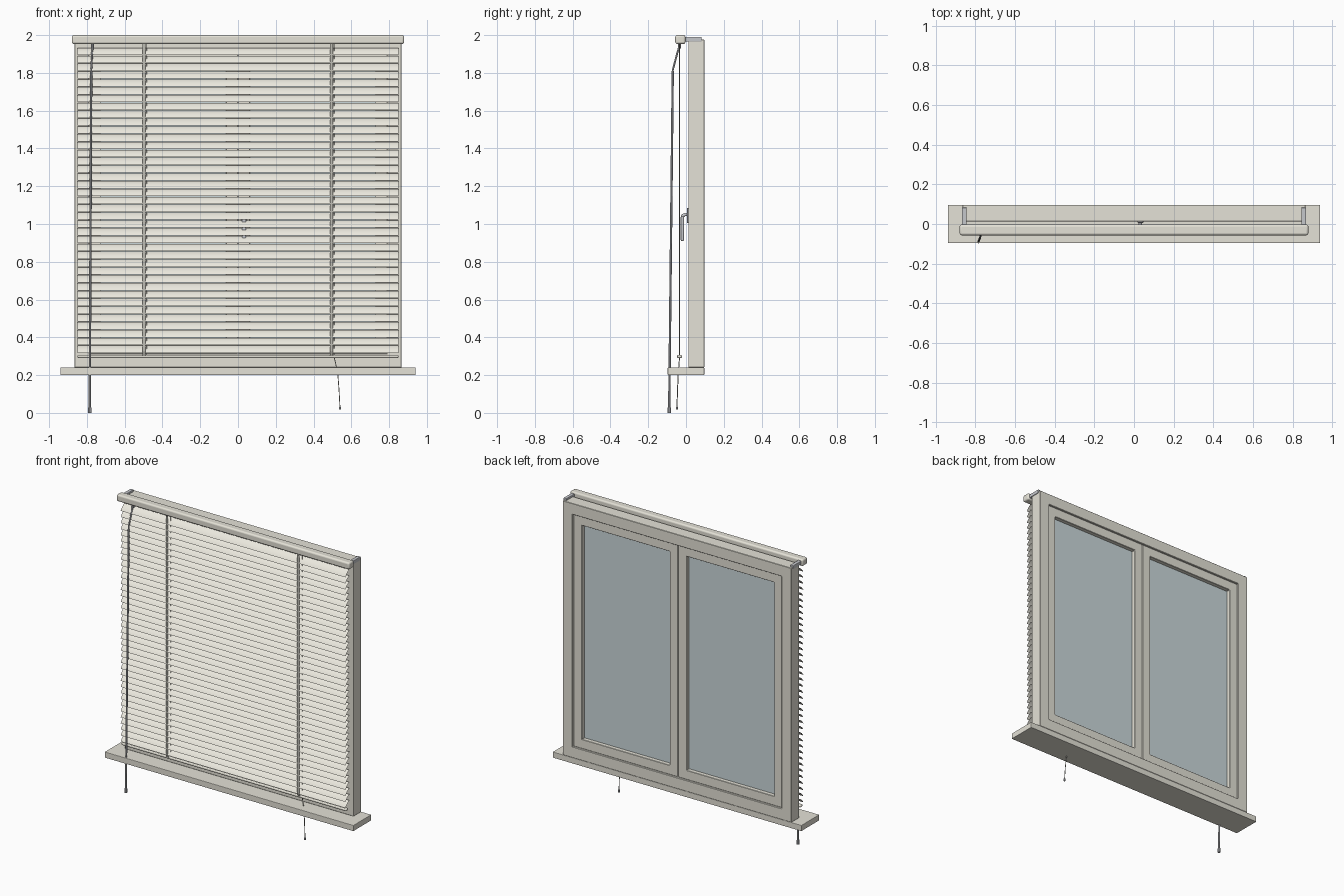
import bpy, bmesh, math
from mathutils import Vector

if "Cube" in bpy.data.objects:
    bpy.data.objects.remove(bpy.data.objects["Cube"])


def material(name, color):
    m = bpy.data.materials.new(name)
    m.diffuse_color = (*color, 1)
    m.use_nodes = True
    m.node_tree.nodes["Principled BSDF"].inputs["Base Color"].default_value = m.diffuse_color
    return m


cream = material("cream_paint", (0.78, 0.76, 0.68))
slat_mat = material("slat_ivory", (0.84, 0.82, 0.74))
glass_mat = material("glass_blue_grey", (0.60, 0.69, 0.71))
metal = material("grey_metal", (0.56, 0.57, 0.60))
tape_mat = material("tape_grey", (0.52, 0.51, 0.46))


def finish(name, bm, mat, bevel=0, segs=2, smooth=False):
    bmesh.ops.recalc_face_normals(bm, faces=bm.faces)
    me = bpy.data.meshes.new(name)
    bm.to_mesh(me)
    bm.free()
    ob = bpy.data.objects.new(name, me)
    bpy.context.collection.objects.link(ob)
    me.materials.append(mat)
    if bevel:
        mod = ob.modifiers.new("bevel", 'BEVEL')
        mod.width, mod.segments = bevel, segs
        mod.limit_method = 'ANGLE'
    if smooth:
        bpy.ops.object.select_all(action='DESELECT')
        ob.select_set(True)
        bpy.context.view_layer.objects.active = ob
        bpy.ops.object.shade_smooth_by_angle(angle=math.radians(40))
    return ob


def box(name, x, y, z, mat, **kw):
    bm = bmesh.new()
    bmesh.ops.create_cube(bm, size=1)
    for v in bm.verts:
        v.co = [r[0] if c < 0 else r[1] for r, c in zip((x, y, z), v.co)]
    return finish(name, bm, mat, **kw)


def ring(name, x, y, z, border, mat, bevel=0.002):
    """Rectangular frame with an open middle."""
    bm = bmesh.new()
    loops = []
    for yy, b in ((y[0], 0), (y[1], 0), (y[1], border), (y[0], border)):
        loops.append([bm.verts.new((px, yy, pz)) for px, pz in (
            (x[0] + b, z[0] + b), (x[1] - b, z[0] + b),
            (x[1] - b, z[1] - b), (x[0] + b, z[1] - b))])
    for k in range(4):
        a, c = loops[k], loops[(k + 1) % 4]
        for i in range(4):
            j = (i + 1) % 4
            bm.faces.new((a[i], a[j], c[j], c[i]))
    return finish(name, bm, mat, bevel=bevel, segs=1)


def tube(name, pts, radius, mat, sides=8):
    """Round rod swept along a path."""
    bm = bmesh.new()
    pts = [Vector(p) for p in pts]
    rows = []
    for i, p in enumerate(pts):
        t = (pts[min(i + 1, len(pts) - 1)] - pts[max(i - 1, 0)]).normalized()
        u = t.cross(Vector((1, 0, 0))).normalized()
        w = t.cross(u)
        rows.append([bm.verts.new(p + radius * (u * math.cos(a) + w * math.sin(a)))
                     for a in (2 * math.pi * k / sides for k in range(sides))])
    for a, b in zip(rows, rows[1:]):
        for k in range(sides):
            j = (k + 1) % sides
            bm.faces.new((a[k], a[j], b[j], b[k]))
    bm.faces.new(rows[0])
    bm.faces.new(rows[-1])
    return finish(name, bm, mat, smooth=True)


# Window sill, outer frame, two sashes with glass
box("sill", (-0.94, 0.94), (-0.097, 0.097), (0.20, 0.24), cream, bevel=0.003)
ring("window_frame", (-0.865, 0.865), (0.012, 0.097), (0.24, 1.977), 0.075, cream)
for side, x in (("left", (-0.79, -0.001)), ("right", (0.001, 0.79))):
    ring(side + "_sash", x, (0.016, 0.085), (0.315, 1.902), 0.063, cream)
    box(side + "_glass", (x[0] + 0.06, x[1] - 0.06), (0.047, 0.057),
        (0.375, 1.842), glass_mat)

# Window handle on the right sash
box("handle_plate", (0.017, 0.047), (0.006, 0.017), (1.005, 1.085), metal, bevel=0.003)
tube("handle_neck", [(0.032, 0.012, 1.05), (0.032, -0.006, 1.05),
                     (0.032, -0.015, 1.046), (0.032, -0.019, 1.036),
                     (0.032, -0.019, 1.02)], 0.009, metal, 12)
box("handle_grip", (0.021, 0.043), (-0.028, -0.011), (0.91, 1.04), metal, bevel=0.005, smooth=True)

# Headrail and its mounting brackets
box("headrail", (-0.88, 0.88), (-0.057, -0.003), (1.953, 2.0), cream,
    bevel=0.011, segs=4, smooth=True)
for side, s in (("left", -1), ("right", 1)):
    box(side + "_bracket", sorted((s * 0.845, s * 0.869)), (-0.01, 0.083),
        (1.965, 1.99), metal, bevel=0.004)

# Curved slats, front edge tilted down
CY, N, TOP, LOW = -0.034, 39, 1.914, 0.338
bm = bmesh.new()
tilt = math.radians(44)
for i in range(N):
    cz = TOP + (LOW - TOP) * i / (N - 1)
    rows = []
    for k in range(7):
        u = k / 3 - 1
        d, h = 0.0275 * u, 0.004 * (1 - u * u) - 0.002
        y = CY + d * math.cos(tilt) - h * math.sin(tilt)
        z = cz + d * math.sin(tilt) + h * math.cos(tilt)
        rows.append([bm.verts.new((x, y, z)) for x in (-0.85, 0.85)])
    for a, b in zip(rows, rows[1:]):
        bm.faces.new((a[0], a[1], b[1], b[0]))
finish("slats", bm, slat_mat, smooth=True)

# Bottom rail
box("bottom_rail", (-0.85, 0.85), (-0.047, -0.021), (0.291, 0.307), cream,
    bevel=0.006, segs=3, smooth=True)

# Ladder tapes front and back, with the lift cord through the slats
for side, x in (("left", -0.497), ("right", 0.495)):
    bm = bmesh.new()
    for y in (-0.057, -0.011):
        foot = -0.047 if y < CY else -0.021
        path = [(y, 1.955), (y, 0.325), (foot, 0.30)]
        rows = [[bm.verts.new((x + dx, py, pz)) for dx in (-0.008, 0.008)]
                for py, pz in path]
        for a, b in zip(rows, rows[1:]):
            bm.faces.new((a[0], a[1], b[1], b[0]))
    finish(side + "_ladder_tape", bm, tape_mat)
    tube(side + "_lift_cord", [(x + 0.013, CY, 1.955), (x + 0.013, CY, 0.30)],
         0.0018, tape_mat, 6)

# Tilt wand: hook, linkage, long rod and end knob
tube("wand_hook", [(-0.77, CY, 1.96), (-0.77, CY, 1.93)], 0.008, metal)
tube("wand_link", [(-0.77, CY, 1.945), (-0.772, -0.045, 1.91),
                   (-0.777, -0.07, 1.815), (-0.777, -0.071, 1.79)], 0.005, metal)
tube("wand_rod", [(-0.777, -0.07, 1.81), (-0.785, -0.089, 0.02)], 0.006, metal)
tube("wand_knob", [(-0.785, -0.089, 0.028), (-0.785, -0.089, 0.0)], 0.009, metal)

# Pull cord with a small tassel
tube("pull_cord", [(0.508, CY, 0.30), (0.515, -0.036, 0.27), (0.528, -0.041, 0.21),
                   (0.535, -0.045, 0.12), (0.54, -0.048, 0.025)], 0.0025, tape_mat, 6)
tube("cord_tassel", [(0.54, -0.048, 0.032), (0.54, -0.048, 0.017)], 0.006, metal)
